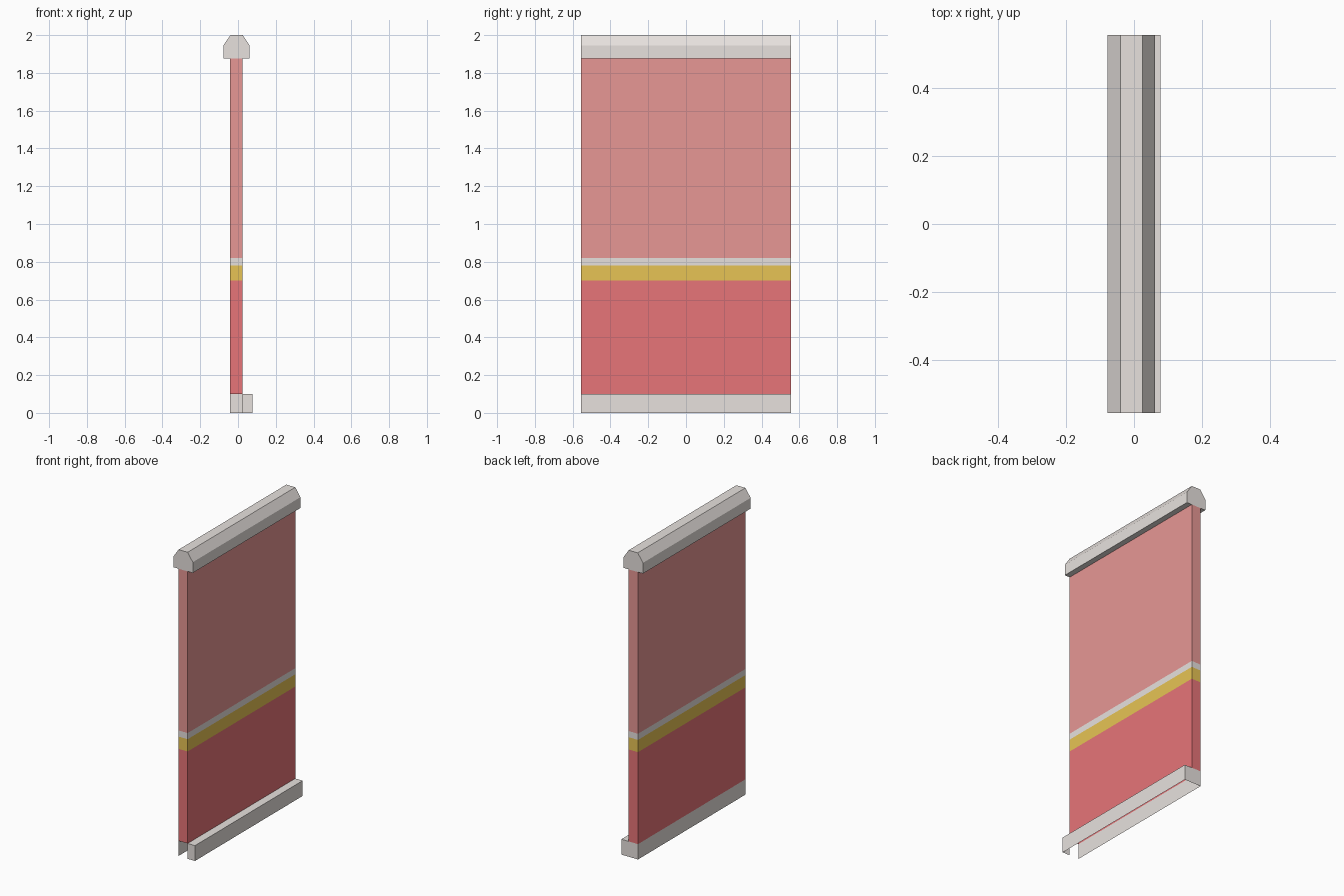
import bpy

if "Cube" in bpy.data.objects:
    bpy.data.objects.remove(bpy.data.objects["Cube"])

def mat(name, r, g, b):
    m = bpy.data.materials.new(name)
    m.diffuse_color = (r, g, b, 1)
    m.use_nodes = True
    m.node_tree.nodes["Principled BSDF"].inputs["Base Color"].default_value = m.diffuse_color
    return m

WHITE = mat("warm_white", 1.0, 0.945, 0.91)
PINK = mat("pink", 1.0, 0.386, 0.374)
GOLD = mat("gold", 1.0, 0.687, 0.112)
RED = mat("red", 1.0, 0.22, 0.235)

Y = 0.555                  # half length of the panel
XL, XR = -0.042, 0.025     # wall faces
XT = 0.078                 # front of the skirting

def make(name, verts, faces, material):
    me = bpy.data.meshes.new(name)
    me.from_pydata(verts, [], faces)
    me.materials.append(material)
    ob = bpy.data.objects.new(name, me)
    bpy.context.collection.objects.link(ob)
    return ob

# Wall bands: open tubes stacked up the panel
for name, z0, z1, m in [("lower_wall", 0.10, 0.70, RED), ("gold_stripe", 0.70, 0.78, GOLD),
                        ("white_stripe", 0.78, 0.82, WHITE), ("upper_wall", 0.82, 1.875, PINK)]:
    ring = [(XL, -Y), (XR, -Y), (XR, Y), (XL, Y)]
    verts = [(x, y, z) for z in (z0, z1) for x, y in ring]
    make(name, verts, [(i, (i + 1) % 4, (i + 1) % 4 + 4, i + 4) for i in range(4)], m)

# Top rail: six-sided profile extruded along y
prof = [(-0.078, 1.875), (0.062, 1.875), (0.062, 1.945), (XR, 2.0), (-0.04, 2.0), (-0.078, 1.945)]
n = len(prof)
verts = [(x, y, z) for y in (-Y, Y) for x, z in prof]
faces = [tuple(range(n)), tuple(reversed(range(n, 2 * n)))]
faces += [((i + 1) % n, i, i + n, (i + 1) % n + n) for i in range(n)]
make("top_rail", verts, faces, WHITE)

# Skirting: open underneath and at the near end below the wall
verts = [(x, y, z) for x in (XL, XR, XT) for y in (-Y, Y) for z in (0.0, 0.10)]
# index = 4 * column + 2 * far + top
faces = [(0, 1, 3, 2),      # back side
         (8, 10, 11, 9),    # front side
         (5, 9, 11, 7),     # ledge
         (4, 8, 9, 5),      # near end of the ledge
         (2, 3, 7, 6), (6, 7, 11, 10)]  # closed far end
make("skirting", verts, faces, WHITE)
